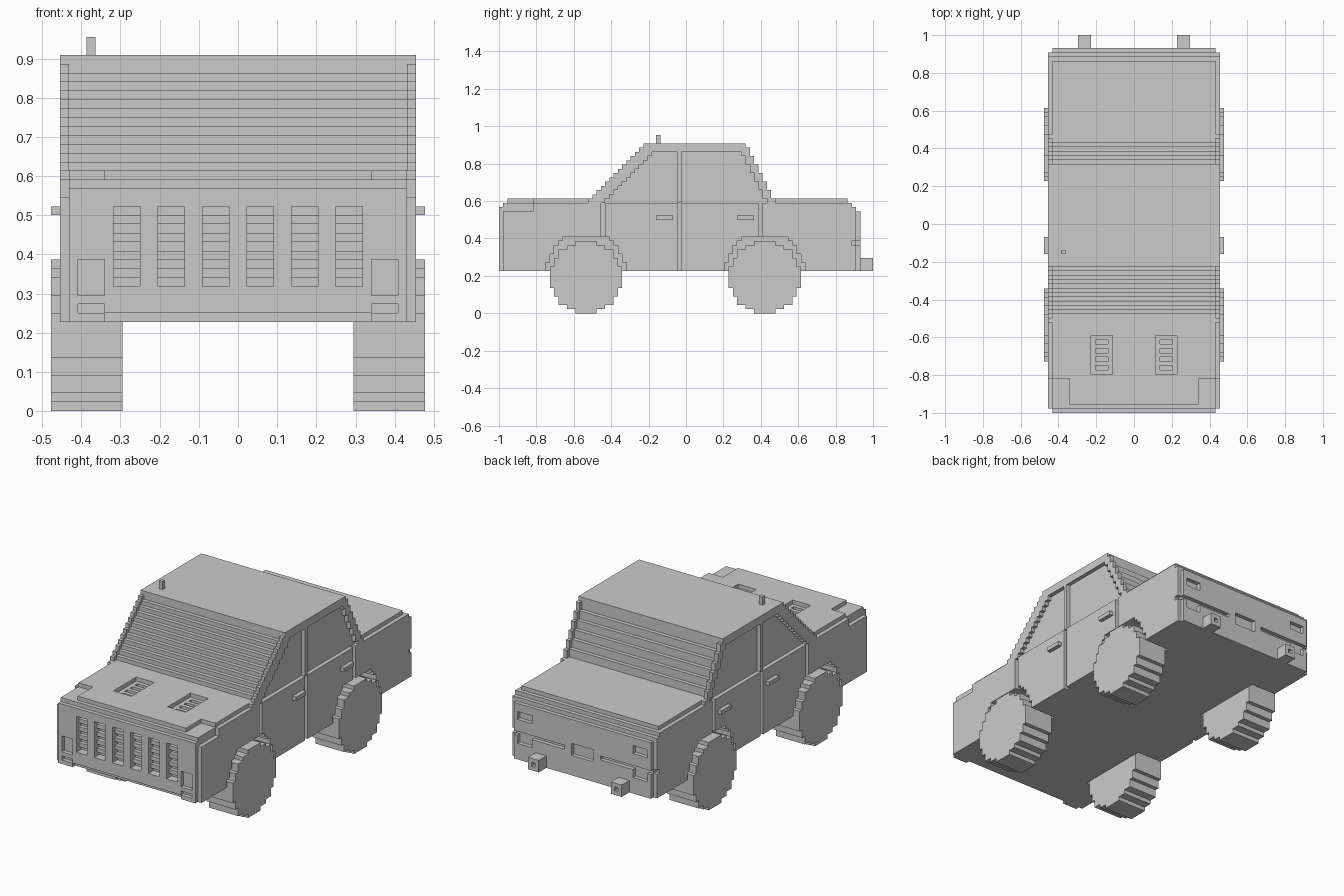
import bpy
import bmesh
from mathutils import Vector

UNIT = 1 / 44  # edge of one building block

old = bpy.data.objects.get("Cube")
if old:
    bpy.data.objects.remove(old, do_unlink=True)


def block(x0, x1, y0, y1, z0, z1):
    return {(x, y, z) for x in range(x0, x1) for y in range(y0, y1) for z in range(z0, z1)}


def mirrored(cells):
    return cells | {(-1 - x, y, z) for x, y, z in cells}


def skin(name, cells):
    """Wrap a set of blocks in flat outer faces and merge the coplanar ones."""
    bm = bmesh.new()
    corners = {}

    def vert(p):
        key = tuple(p)
        if key not in corners:
            corners[key] = bm.verts.new(Vector(key) * UNIT)
        return corners[key]

    for cell in cells:
        for axis in range(3):
            for side in (0, 1):
                near = list(cell)
                near[axis] += 2 * side - 1
                if tuple(near) in cells:
                    continue
                u, v = (axis + 1) % 3, (axis + 2) % 3
                quad = []
                for du, dv in ((0, 0), (1, 0), (1, 1), (0, 1)):
                    p = list(cell)
                    p[axis] += side
                    p[u] += du
                    p[v] += dv
                    quad.append(vert(p))
                bm.faces.new(quad if side else quad[::-1])
    bmesh.ops.dissolve_limit(bm, angle_limit=0.01, verts=bm.verts[:], edges=bm.edges[:])
    mesh = bpy.data.meshes.new(name)
    bm.to_mesh(mesh)
    bm.free()
    obj = bpy.data.objects.new(name, mesh)
    bpy.context.collection.objects.link(obj)
    return obj


# Lower body, built as a half: inner width plus the narrower outer column
body = block(0, 19, -44, 41, 10, 25) | block(19, 20, -43, 40, 10, 26)
body |= block(0, 19, -43, 40, 25, 26) | block(0, 19, -42, 38, 26, 27)
body -= block(0, 20, 40, 41, 24, 27)
body -= block(0, 20, 39, 41, 25, 27)

# Cabin: sloped glass set one block behind the pillars
for z in range(26, 40):
    front, back = z - 49, 14 + (40 - z) // 2
    recess = 0 if z == 39 else 1
    body |= block(0, 19, front + recess, back - recess, z, z + 1)
    body |= block(19, 20, front, back, z, z + 1)

# Side windows, split by the centre pillar
for z in range(26, 38):
    glass = block(19, 20, z - 45, 13 + (38 - z) // 2, z, z + 1)
    body -= glass - block(19, 20, -2, -1, z, z + 1)

# Door seams
for y in (-20, -2, 17):
    body -= block(19, 20, y, y + 1, 10, 26)

# Stepped wheel arches
for y0 in (-33, 9):
    for z in range(10, 18):
        inset = max(0, (z - 10) // 2) + (z == 17)
        body -= block(13, 20, y0 + inset, y0 + 19 - inset, z, z + 1)

# Lowered front corners of the hood
body -= block(15, 19, -44, -36, 26, 27)
body -= block(19, 20, -44, -36, 24, 27)

# Grille openings with alternating slats
for x in (1, 6, 11):
    body -= block(x, x + 3, -44, -43, 14, 23)
    for z in range(14, 23, 2):
        body -= block(x, x + 3, -43, -42, z, z + 1)

# Headlamps, lower lamps and front lip
body -= block(15, 18, -44, -43, 13, 17)
body -= block(15, 18, -44, -43, 11, 12)
body -= block(0, 15, -44, -43, 10, 11)

# Hood vents
body -= block(5, 10, -35, -26, 26, 27)
for y in range(-34, -27, 2):
    body -= block(6, 9, y, y + 1, 25, 26)

# Rear seam, tail lamps and plate recess
body -= block(5, 19, 40, 41, 16, 17) | block(19, 20, 39, 40, 16, 17)
body -= block(14, 18, 40, 41, 20, 22) | block(14, 18, 40, 41, 14, 16)
body -= block(0, 3, 40, 41, 15, 18)
skin("body", mirrored(body))

# Wheels
for end, y0 in (("front", -32), ("rear", 10)):
    disc = {(x, y, z) for x, y, z in block(13, 21, y0, y0 + 17, 0, 17)
            if (y - y0 - 8) ** 2 + (z - 8) ** 2 <= 72}
    skin(end + "_left_wheel", disc)
    skin(end + "_right_wheel", {(-1 - x, y, z) for x, y, z in disc})

# Door handles
for end, y in (("front", -7), ("rear", 12)):
    skin(end + "_door_handles", mirrored(block(20, 21, y, y + 4, 22, 23)))

# Square exhaust pipes with a hollow end
pipe = block(10, 13, 41, 44, 10, 13) - block(11, 12, 42, 44, 11, 12)
skin("exhaust_pipes", mirrored(pipe))

# Antenna
skin("antenna", block(-17, -16, -7, -6, 40, 42))
